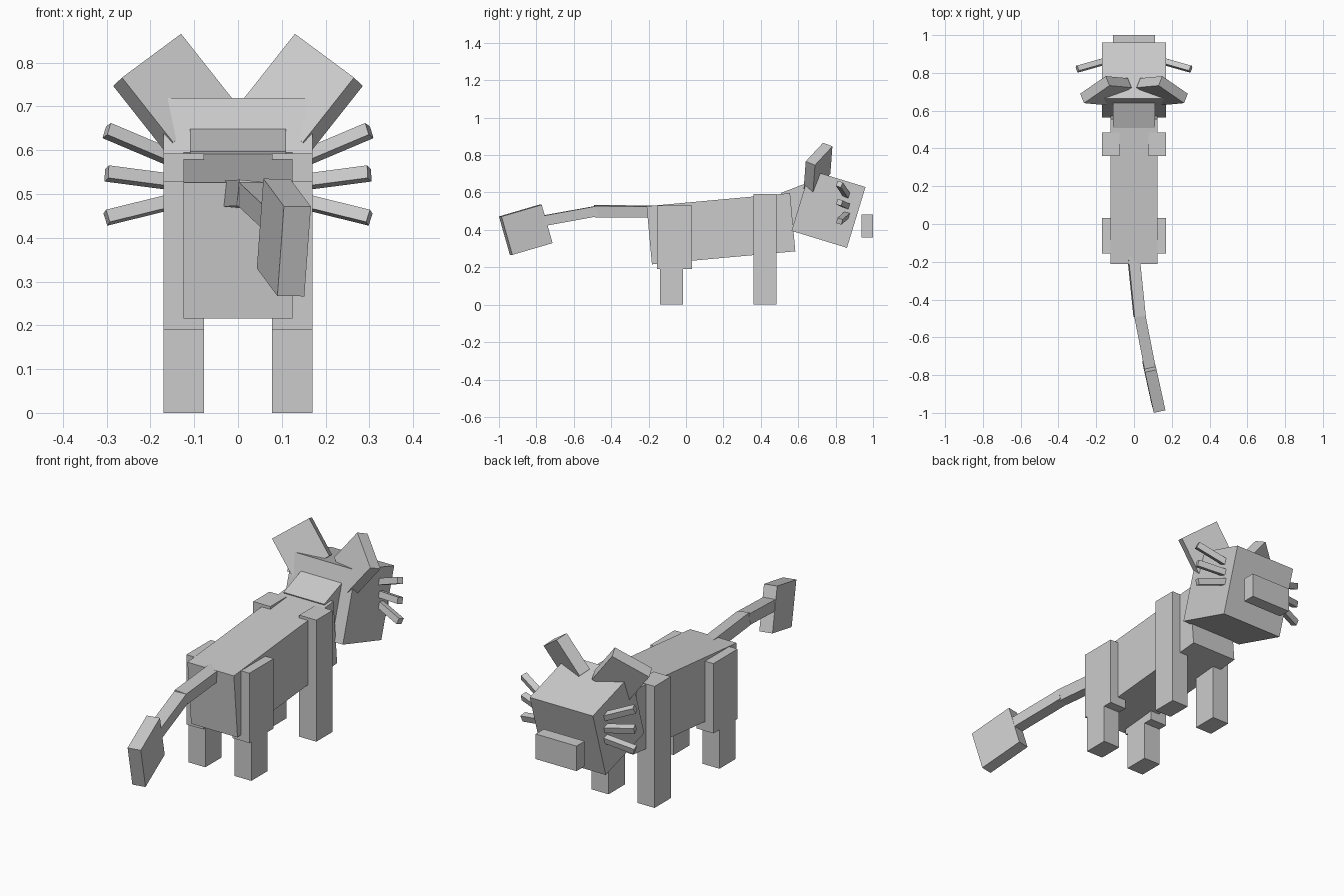
import bpy
import math
from mathutils import Vector, Matrix

if "Cube" in bpy.data.objects:
    bpy.data.objects.remove(bpy.data.objects["Cube"])


def add_block(name, center, a, b, c):
    """Box from a centre and three full edge vectors."""
    bpy.ops.mesh.primitive_cube_add(size=1)
    ob = bpy.context.object
    ob.name = name
    m = Matrix((a, b, c)).transposed().to_4x4()
    m.translation = center
    if m.determinant() < 0:
        for i in range(3):
            m[i][0] *= -1
    ob.data.transform(m)
    return ob


def bounds(name, x, y, z):
    """Axis-aligned box from ranges."""
    c = Vector((sum(x), sum(y), sum(z))) / 2
    return add_block(name, c, Vector((x[1] - x[0], 0, 0)),
                     Vector((0, y[1] - y[0], 0)), Vector((0, 0, z[1] - z[0])))


def pitched(name, y, z, width, length, height, angle):
    """Box centred on x = 0 and pitched about the x axis."""
    r = math.radians(angle)
    return add_block(name, Vector((0, y, z)), Vector((width, 0, 0)),
                     Vector((0, math.cos(r), math.sin(r))) * length,
                     Vector((0, -math.sin(r), math.cos(r))) * height)


def plate(name, corner, e1, e2, thickness):
    """Flat slab from a corner, two edges and a thickness along e1 x e2."""
    e1, e2 = Vector(e1), Vector(e2)
    t = e1.cross(e2).normalized() * thickness
    return add_block(name, Vector(corner) + (e1 + e2 + t) / 2, e1, e2, t)


def beam(name, p, q, width, height, up=(0, 0, 1)):
    """Square bar running between two points."""
    p, q = Vector(p), Vector(q)
    d = q - p
    side = d.cross(Vector(up)).normalized()
    top = side.cross(d).normalized()
    return add_block(name, (p + q) / 2, d, side * width, top * height)


def mirrored(s, v):
    return (s * v[0], v[1], v[2])


# Trunk, neck, head and muzzle
pitched("body", 0.187, 0.406, 0.25, 0.77, 0.312, 5.2)
pitched("neck", 0.638, 0.535, 0.22, 0.20, 0.21, 21)
pitched("head", 0.762, 0.512, 0.34, 0.31, 0.34, -17)
bounds("muzzle", (-0.11, 0.11), (0.937, 1.0), (0.36, 0.482))

whiskers = {"upper": (0.59, 0.645), "middle": (0.53, 0.547), "lower": (0.478, 0.446)}
for s, side in ((1, "right"), (-1, "left")):
    # Legs
    x = sorted((s * 0.078, s * 0.17))
    bounds("front_leg_" + side, x, (0.36, 0.485), (0, 0.592))
    bounds("thigh_" + side, x, (-0.155, 0.032), (0.19, 0.53))
    bounds("hind_leg_" + side, x, (-0.14, -0.015), (0, 0.19))

    # Ears, square slabs turned outward
    plate("ear_" + side, mirrored(s, (0.13, 0.733, 0.866)),
          mirrored(s, (0.135, -0.093, -0.10)),
          mirrored(s, (-0.117, -0.011, -0.148)), s * 0.057)

    # Whiskers
    for label, (z0, z1) in whiskers.items():
        slope = (z1 - z0) / 0.13
        beam(f"whisker_{label}_{side}",
             mirrored(s, (0.13, 0.868, z0 - 0.04 * slope)),
             mirrored(s, (0.300, 0.820, z1)), 0.03, 0.03, (0, 0.29, 0.96))

# Tail in two bars with a square tuft
beam("tail_base", (-0.003, -0.17, 0.498), (0.03, -0.49, 0.50), 0.06, 0.06, (0.1, 0, 1))
beam("tail_end", (0.03, -0.48, 0.50), (0.092, -0.80, 0.442), 0.06, 0.055)
plate("tail_tuft", (0.058, -0.785, 0.535), (0.047, -0.215, -0.063),
      (-0.015, 0.058, -0.205), 0.063)
